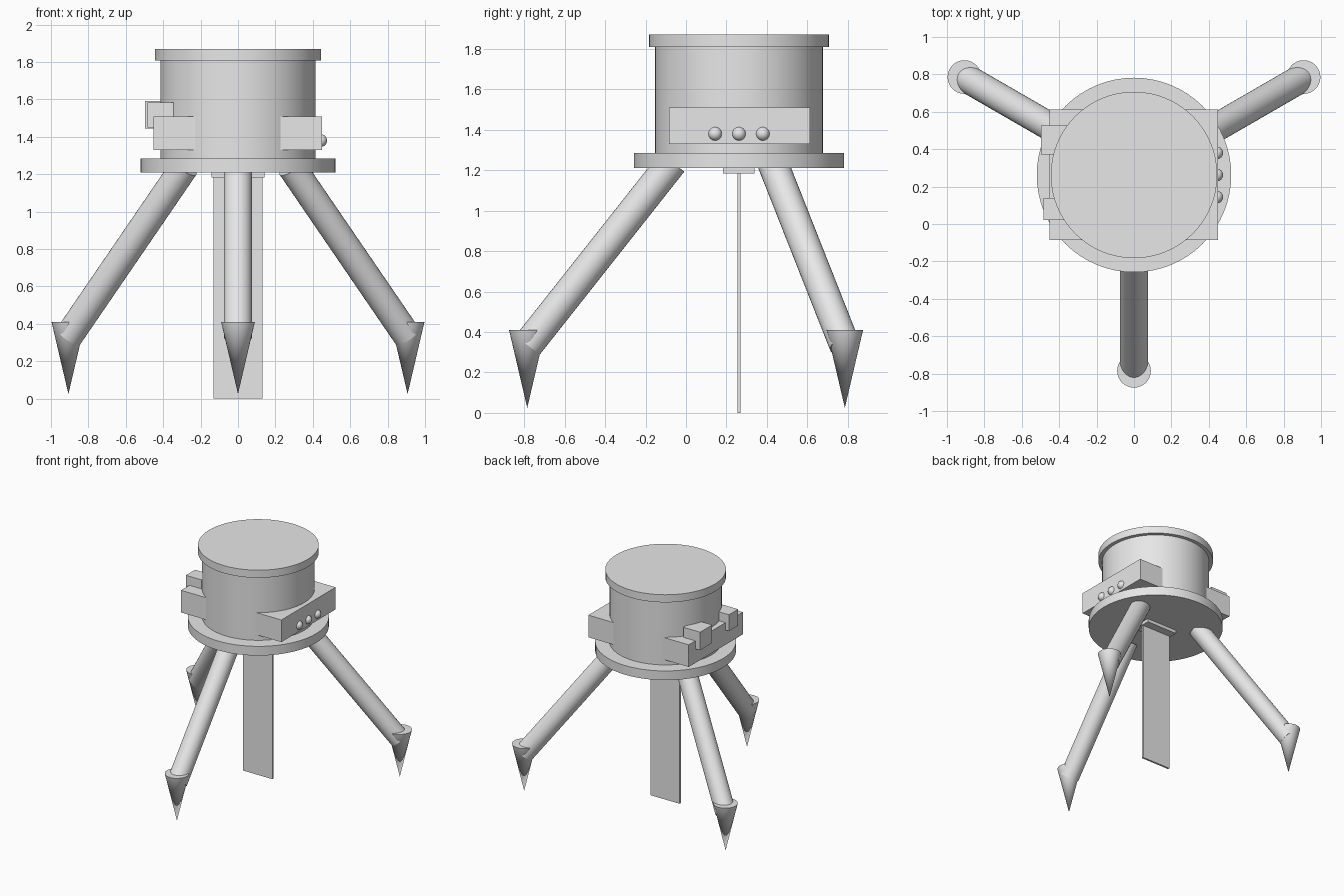
import bpy
import math
from mathutils import Vector

cube = bpy.data.objects.get("Cube")
if cube:
    bpy.data.objects.remove(cube, do_unlink=True)

# Single light grey finish
grey = bpy.data.materials.new("light_grey")
grey.use_nodes = True
grey.diffuse_color = (0.8, 0.8, 0.8, 1)
grey.node_tree.nodes["Principled BSDF"].inputs["Base Color"].default_value = (0.8, 0.8, 0.8, 1)

CENTRE_Y = 0.262


def finish(name, smooth=True):
    obj = bpy.context.object
    obj.name = name
    obj.data.materials.append(grey)
    if smooth:
        bpy.ops.object.shade_smooth_by_angle(angle=math.radians(35))
    return obj


def disc(name, radius, z0, z1):
    bpy.ops.mesh.primitive_cylinder_add(vertices=64, radius=radius, depth=z1 - z0,
                                        location=(0, CENTRE_Y, (z0 + z1) / 2))
    return finish(name)


def box(name, low, high):
    low, high = Vector(low), Vector(high)
    bpy.ops.mesh.primitive_cube_add(size=1, location=(low + high) / 2)
    bpy.context.object.scale = high - low
    bpy.ops.object.transform_apply(location=False, rotation=False, scale=True)
    return finish(name, smooth=False)


def rod(name, start, end, radius):
    axis = end - start
    bpy.ops.mesh.primitive_cylinder_add(vertices=32, radius=radius, depth=axis.length,
                                        location=(start + end) / 2)
    bpy.context.object.rotation_euler = axis.to_track_quat('Z', 'Y').to_euler()
    return finish(name)


# Round housing
disc("base_plate", 0.52, 1.21, 1.285)
disc("drum", 0.415, 1.285, 1.81)
disc("lid", 0.445, 1.808, 1.87)

# Three splayed legs with spiked feet
for name, angle in (("front", -90), ("back_left", 30), ("back_right", 150)):
    out = Vector((math.cos(math.radians(angle)), math.sin(math.radians(angle)), 0))
    hub = Vector((0, CENTRE_Y, 0))
    rod(name + "_leg", hub + out * 0.33 + Vector((0, 0, 1.24)),
        hub + out * 1.045 + Vector((0, 0, 0.335)), 0.076)
    bpy.ops.mesh.primitive_cone_add(vertices=32, radius1=0, radius2=0.09, depth=0.385,
                                    location=hub + out * 1.047 + Vector((0, 0, 0.2175)))
    finish(name + "_foot_spike")

# Side equipment boxes
box("left_side_box", (0.2, -0.085, 1.33), (0.45, 0.612, 1.51))
box("right_side_box", (-0.453, -0.085, 1.33), (-0.2, 0.612, 1.51))

# Knobs on the left box
for i in (-1, 0, 1):
    bpy.ops.mesh.primitive_uv_sphere_add(segments=24, ring_count=16, radius=0.034,
                                         location=(0.442, CENTRE_Y + i * 0.118, 1.38))
    finish("knob")

# Small blocks on the right box
box("large_block", (-0.496, 0.372, 1.445), (-0.345, 0.527, 1.592))
box("small_block", (-0.485, 0.022, 1.45), (-0.345, 0.14, 1.583))

# Hanging blade under the housing
box("blade_mount", (-0.143, 0.184, 1.183), (0.143, 0.338, 1.212))
box("blade", (-0.132, 0.254, 0), (0.132, 0.27, 1.19))
